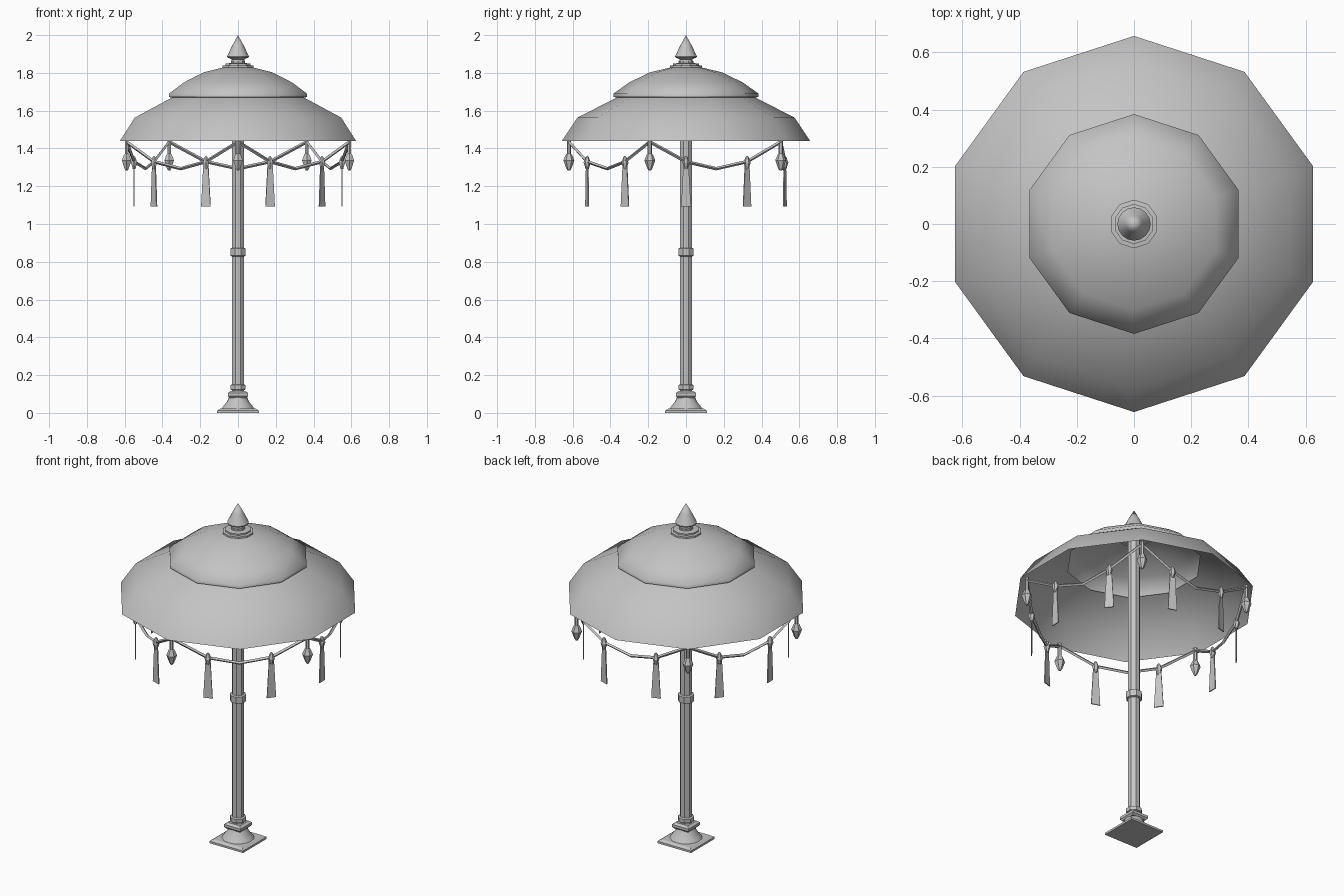
import bpy, bmesh, math
from mathutils import Vector, Matrix

cube = bpy.data.objects.get("Cube")
if cube:
    bpy.data.objects.remove(cube, do_unlink=True)

grey = bpy.data.materials.new("plain grey")
grey.use_nodes = True
COLOUR = (0.55, 0.55, 0.55, 1)
grey.diffuse_color = COLOUR
grey.node_tree.nodes["Principled BSDF"].inputs["Base Color"].default_value = COLOUR


def finish(name, bm, smooth=30):
    mesh = bpy.data.meshes.new(name)
    bm.to_mesh(mesh)
    bm.free()
    mesh.materials.append(grey)
    obj = bpy.data.objects.new(name, mesh)
    bpy.context.collection.objects.link(obj)
    if smooth:
        bpy.ops.object.select_all(action="DESELECT")
        obj.select_set(True)
        bpy.context.view_layer.objects.active = obj
        bpy.ops.object.shade_smooth_by_angle(angle=math.radians(smooth))
    return obj


def lathe(name, profile, sides, flat=False, smooth=30, at=(0, 0), caps=True):
    """Turn (radius, z) points, bottom to top; flat gives half widths across flats."""
    bm = bmesh.new()
    grow = 1 / math.cos(math.pi / sides) if flat else 1
    start = -math.pi / 2 + (math.pi / sides if flat else 0)
    rings = []
    for r, z in profile:
        if r == 0:
            rings.append([bm.verts.new((*at, z))] * sides)
            continue
        angles = [start + math.tau * i / sides for i in range(sides)]
        rings.append([bm.verts.new((at[0] + r * grow * math.cos(a),
                                    at[1] + r * grow * math.sin(a), z)) for a in angles])
    for low, high in zip(rings, rings[1:]):
        for i in range(sides):
            j = (i + 1) % sides
            bm.faces.new(dict.fromkeys((low[i], low[j], high[j], high[i])))
    if caps:
        if profile[0][0]:
            bm.faces.new(rings[0][::-1])
        if profile[-1][0]:
            bm.faces.new(rings[-1])
    return finish(name, bm, smooth)


def polar(degrees, r, z):
    a = math.radians(degrees)
    return Vector((r * math.cos(a), r * math.sin(a), z))


def tube(name, points, radius):
    """Hang a four-sided cord along the points."""
    bm = bmesh.new()
    rings = []
    for i, p in enumerate(points):
        along = (points[min(i + 1, len(points) - 1)] - points[max(i - 1, 0)]).normalized()
        side = along.cross(Vector((0, 0, 1))).normalized()
        up = side.cross(along)
        rings.append([bm.verts.new(p + radius * d) for d in (side, up, -side, -up)])
    for a, b in zip(rings, rings[1:]):
        for i in range(4):
            bm.faces.new((a[i], a[(i + 1) % 4], b[(i + 1) % 4], b[i]))
    bm.faces.new(rings[0][::-1])
    bm.faces.new(rings[-1])
    bmesh.ops.recalc_face_normals(bm, faces=bm.faces)
    return finish(name, bm, 0)


def ribbon(name, degrees, r, top, bottom):
    """Thin tapered strip facing outwards."""
    bm = bmesh.new()
    bmesh.ops.create_cube(bm, size=1)
    for v in bm.verts:
        half = 0.014 if v.co.z > 0 else 0.026
        v.co = Vector((r + v.co.x * 0.006, v.co.y * 2 * half, top if v.co.z > 0 else bottom))
    bm.transform(Matrix.Rotation(math.radians(degrees), 4, "Z"))
    return finish(name, bm, 0)


# Foot and pole
lathe("foot_plate", [(0.11, 0), (0.11, 0.012), (0.095, 0.022)], 4, flat=True)
lathe("foot_cone", [(0.088, 0.02), (0.078, 0.035), (0.058, 0.06), (0.046, 0.088)], 16)
lathe("foot_block", [(0.045, 0.08), (0.054, 0.09), (0.054, 0.105), (0.04, 0.115)], 4, flat=True)
lathe("pole", [(0.031, 0.1), (0.031, 1.83)], 8, flat=True)
for name, low, high in (("foot_collar", 0.125, 0.147), ("pole_collar", 0.832, 0.87)):
    lathe(name, [(0.033, low - 0.004), (0.041, low), (0.041, high), (0.033, high + 0.004)],
          8, flat=True)

# Two-tier canopy, open underneath
lathe("lower_canopy", [(0.657, 1.44), (0.575, 1.563), (0.38, 1.663), (0.365, 1.67)],
      10, smooth=60, caps=False)
lathe("upper_canopy", [(0.37, 1.67), (0.384, 1.672), (0.384, 1.69), (0.30, 1.75),
                       (0.19, 1.803), (0.085, 1.828), (0, 1.835)], 10, smooth=60, caps=False)

# Finial
lathe("finial_rings", [(0.085, 1.822), (0.085, 1.838), (0.07, 1.84), (0.07, 1.849),
                       (0.04, 1.852), (0.04, 1.862)], 10)
lathe("finial_spike", [(0.034, 1.85), (0.034, 1.872), (0.056, 1.882), (0.058, 1.888),
                       (0.03, 1.945), (0, 2.0)], 16, smooth=40)

# Five swags with pendants at the corners and two tassels each
for k in range(5):
    corner = -90 + 72 * k
    hook = polar(corner, 0.62, 1.44)
    lathe(f"pendant_{k + 1}", [(0.006, 1.282), (0.014, 1.295), (0.029, 1.337), (0.016, 1.368),
                               (0.011, 1.372), (0.011, 1.45)], 6, at=hook.xy, smooth=0)
    path = [(0, 0.62, 1.435), (18, 0.55, 1.33), (36, 0.515, 1.293),
            (54, 0.55, 1.33), (72, 0.62, 1.435)]
    tube(f"swag_{k + 1}", [polar(corner + a, r, z) for a, r, z in path], 0.009)
    for side, a in (("a", 18), ("b", 54)):
        knot = polar(corner + a, 0.55, 0)
        lathe(f"tassel_knot_{k + 1}{side}", [(0.008, 1.29), (0.019, 1.325), (0.008, 1.355),
                                             (0, 1.362)], 6, at=knot.xy, smooth=0)
        ribbon(f"tassel_{k + 1}{side}", corner + a, 0.55, 1.31, 1.092)
